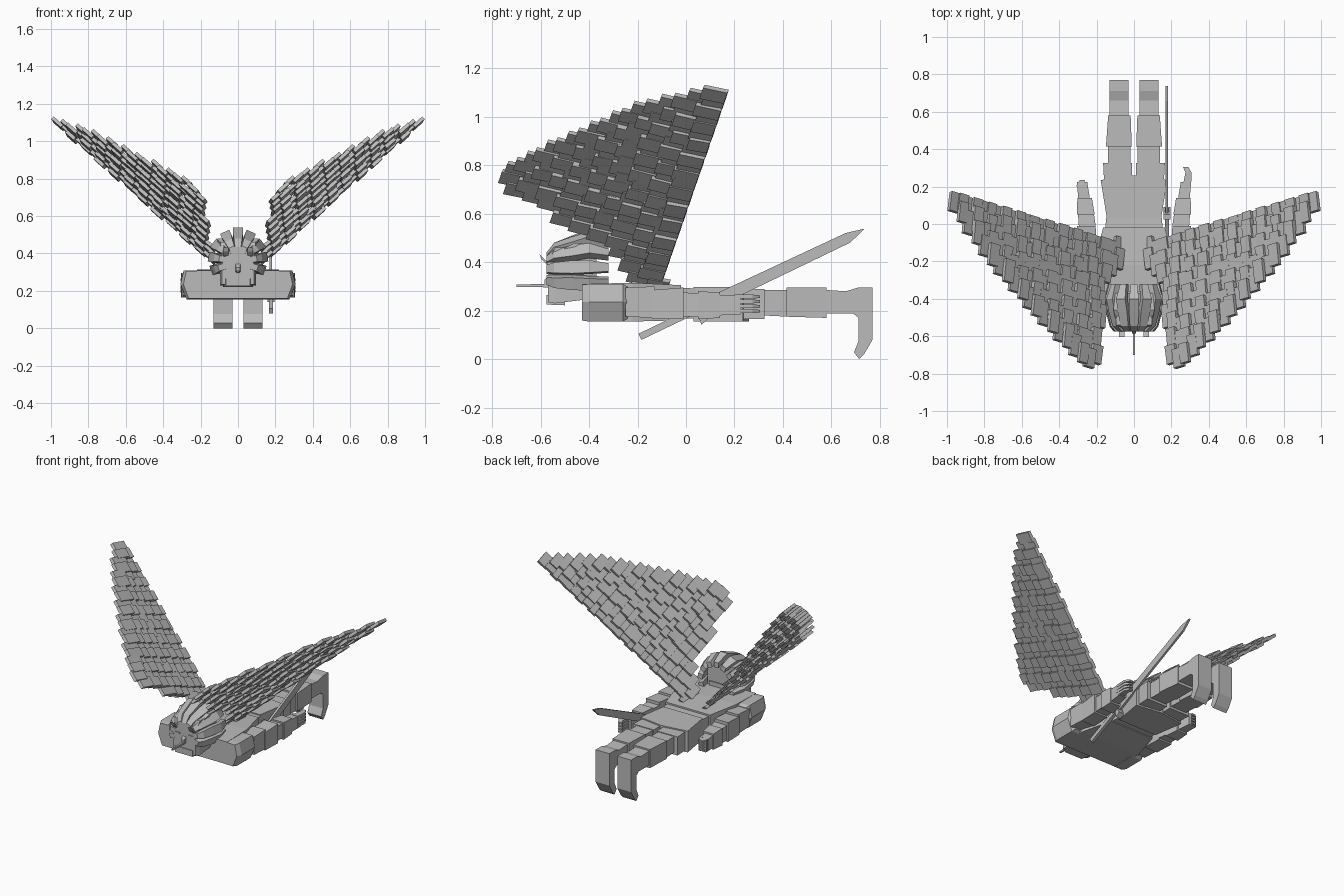
import bpy, bmesh, math, random
from mathutils import Vector

cube = bpy.data.objects.get("Cube")
if cube:
    bpy.data.objects.remove(cube, do_unlink=True)

grey = bpy.data.materials.new("stone_grey")
grey.use_nodes = True
grey.diffuse_color = (0.5, 0.5, 0.5, 1)
grey.node_tree.nodes["Principled BSDF"].inputs["Base Color"].default_value = (0.5, 0.5, 0.5, 1)


def finish(name, bm):
    bmesh.ops.recalc_face_normals(bm, faces=bm.faces)
    me = bpy.data.meshes.new(name)
    bm.to_mesh(me)
    bm.free()
    me.materials.append(grey)
    ob = bpy.data.objects.new(name, me)
    bpy.context.collection.objects.link(ob)


def skin(bm, rings):
    """Join equal rings of points into a closed solid."""
    vs = [[bm.verts.new(p) for p in r] for r in rings]
    n = len(vs[0])
    for a, b in zip(vs, vs[1:]):
        for i in range(n):
            bm.faces.new((a[i], a[(i + 1) % n], b[(i + 1) % n], b[i]))
    bm.faces.new(vs[0])
    bm.faces.new(vs[-1][::-1])


def loft(name, sections, s=1):
    """Rectangular sections (y, x0, x1, z0, z1), flipped across x when s is -1."""
    bm = bmesh.new()
    skin(bm, [[(s * a, y, c), (s * b, y, c), (s * b, y, d), (s * a, y, d)]
              for y, a, b, c, d in sections])
    finish(name, bm)


def prism(name, profile, x0, x1, s=1):
    """Side profile of (y, z) points pushed through x."""
    bm = bmesh.new()
    skin(bm, [[(s * x, y, z) for y, z in profile] for x in (x0, x1)])
    finish(name, bm)


# Torso, waist and skirt
loft("chest", [(-.43, -.22, .22, .16, .31), (-.22, -.22, .22, .155, .315), (-.02, -.165, .165, .16, .305)])
loft("waist", [(-.03, -.155, .155, .165, .295), (.06, -.145, .145, .17, .29)])
bm = bmesh.new()
outline = [(-.145, .03), (.145, .03), (.178, .235), (0, .26), (-.178, .235)]
skin(bm, [[(x, y, z) for x, y in outline] for z in (.155, .298)])
finish("skirt", bm)
loft("neck", [(-.45, -.06, .06, .25, .33), (-.36, -.08, .08, .25, .34)])

foot = [(.58, .285), (.66, .28), (.71, .295), (.77, .295), (.77, .08), (.735, .02), (.715, .0),
        (.693, .028), (.713, .075), (.713, .17), (.69, .188), (.58, .188)]
for s, side in ((1, "left"), (-1, "right")):
    # Legs
    loft(side + "_hip", [(.23, .012, .16, .165, .29), (.325, .012, .165, .165, .29)], s)
    loft(side + "_thigh", [(.32, .02, .14, .18, .285), (.42, .02, .14, .175, .285)], s)
    loft(side + "_shin", [(.415, .012, .15, .175, .295), (.58, .018, .138, .17, .295)], s)
    prism(side + "_foot", foot, .03, .132, s)
    # Shoulder pad with a ridge on the outer side
    pad = [(.2, .155), (.275, .155), (.308, .235), (.29, .31), (.2, .31)]
    bm = bmesh.new()
    skin(bm, [[(s * (.2 + (x - .2) * k), y, .235 + (z - .235) * m) for x, z in pad]
              for y, k, m in ((-.43, .85, .95), (-.40, 1, 1), (-.26, 1, 1), (-.24, .85, .85))])
    finish(side + "_shoulder", bm)
    # Arm in overlapping segments
    loft(side + "_upper_arm", [(-.25, .2, .295, .175, .295), (-.13, .205, .295, .17, .30)], s)
    loft(side + "_elbow", [(-.14, .20, .30, .165, .285), (-.01, .205, .305, .165, .295)], s)
    loft(side + "_forearm", [(-.01, .205, .295, .175, .275), (.06, .215, .30, .175, .27)], s)
    loft(side + "_cuff", [(.05, .21, .305, .165, .28), (.14, .225, .303, .17, .275)], s)
    loft(side + "_palm", [(.13, .235, .298, .18, .265), (.225, .25, .305, .185, .262)], s)
    # Fingers
    for i in range(4):
        z = .19 + i * .02
        e = .305 if s > 0 else .235
        loft(f"{side}_finger_{i + 1}", [(.20, .26, .305, z, z + .016), (e - .03, .275, .308, z, z + .016),
                                        (e, .262, .29, z + .002, z + .013)], s)


# Sword beside the hip
def along(t, w):
    d = Vector((.93, .445)).normalized()
    p = Vector((-.19, .092)) + d * t + Vector((-d.y, d.x)) * w
    return (p.x, p.y)


prism("sword_grip", [along(0, -.014), along(.30, -.014), along(.30, .014), along(0, .014)], .166, .186)
prism("sword_guard", [along(.25, -.065), along(.285, -.055), along(.29, .05), along(.265, .06)], .158, .194)
prism("sword_blade", [along(.27, -.026), along(.95, -.024), along(1.03, .002), along(.95, .02),
                      along(.27, .026)], .169, .183)

# Head
loft("head", [(-.57, -.085, .085, .235, .40), (-.54, -.095, .095, .23, .46), (-.38, -.095, .095, .25, .46)])
loft("jaw", [(-.575, -.065, .065, .225, .265), (-.50, -.08, .08, .222, .27)])
loft("mouth_rod", [(-.70, -.005, .005, .298, .308), (-.56, -.007, .007, .296, .31)])
loft("nose", [(-.585, -.010, .010, .305, .325), (-.565, -.014, .014, .30, .35)])
for s, side in ((1, "left"), (-1, "right")):
    prism(side + "_brow", [(-.565, .395), (-.605, .432), (-.595, .41), (-.57, .385)], .05, .08, s)
    loft(side + "_eye", [(-.576, .03, .07, .352, .362), (-.565, .03, .07, .352, .362)], s)


# Hair: arched bands fanned around the crown
def lock(name, ang, a, b, rise):
    out = Vector((math.sin(ang), 0, math.cos(ang)))
    tan = Vector((math.cos(ang), 0, -math.sin(ang)))
    rings = []
    for y, r, w in ((-.575, a, .016), (-.545, a + rise * .6, .022), (-.47, a + rise, .027),
                    (-.40, b + rise * .5, .026), (-.32, b, .017)):
        c = Vector((0, y, .355)) + out * r
        low = c - out * .035
        rings.append([low - tan * w, low + tan * w, c + tan * w, c - tan * w])
    bm = bmesh.new()
    skin(bm, rings)
    finish(name, bm)


for i, deg in enumerate((-108, -80, -52, -24, 0, 24, 52, 80, 108)):
    k = abs(deg) / 108
    lock(f"hair_lock_{i + 1}", math.radians(deg), .08 + .03 * k, .145 - .01 * k, .075 - .04 * k)
loft("hair_cap", [(-.55, -.09, .09, .34, .43), (-.46, -.11, .11, .29, .48), (-.37, -.10, .10, .29, .47)])

# Wings: columns of feather slats on a tilted plane, each sloping down to its tip
root = Vector((.10, -.12, .32))
u = Vector((.730, .224, .647)).normalized()
v = Vector((-.056, -.922, .382)).normalized()
n = u.cross(-v).normalized() if u.cross(-v).z > 0 else u.cross(v).normalized()
edge = [(-.10, .08), (0, .13), (.10, .24), (.13, .42), (.16, .70), (.26, .765), (.50, .62),
        (.69, .49), (.93, .325), (1.19, .07)]


def reach(t):
    for (a, p), (b, q) in zip(edge, edge[1:]):
        if t <= b:
            return p + (q - p) * max(0, (t - a) / (b - a))
    return edge[-1][1]


def wing(name, s):
    random.seed(7)
    bm = bmesh.new()
    cols = 25
    for c in range(cols):
        t = -.07 + 1.25 * c / (cols - 1)
        end = reach(t)
        start = -.02 if t > 0 else -.05
        rows = max(1, round((end - start) / .085))
        step = (end - start) / rows
        for r in range(rows):
            v0 = start + r * step - (random.uniform(.01, .04) if r else 0)
            v1 = start + (r + 1) * step + (random.uniform(0, .02) if r < rows - 1 else 0)
            h = .010 * (c % 2) - .005 + random.uniform(-.005, .005)
            w = .030 + random.uniform(0, .006)
            rings = []
            for vv, lift in ((v0, h + .013), (v1, h - .013)):
                p = root + u * t + v * vv + n * lift
                rings.append([s_u * u * w + s_n * n * .010 + p
                              for s_u, s_n in ((-1, -1), (1, -1), (1, 1), (-1, 1))])
            skin(bm, [[(s * q.x, q.y, q.z) for q in ring] for ring in rings])
    finish(name, bm)


wing("left_wing", 1)
wing("right_wing", -1)
